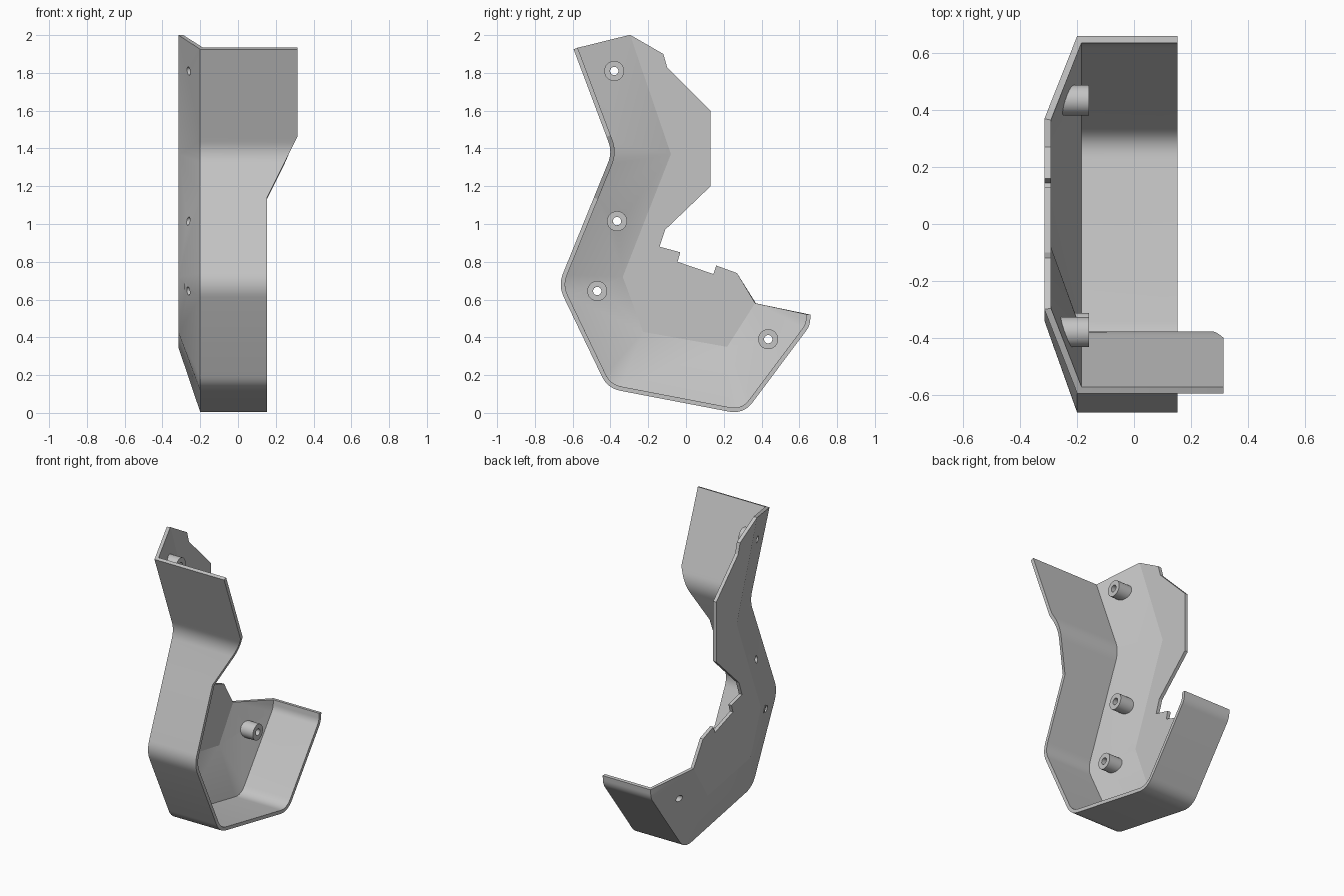
import bpy, bmesh, math
from mathutils import Vector

if "Cube" in bpy.data.objects:
    bpy.data.objects.remove(bpy.data.objects["Cube"])

THICK = 0.023
X_RIM, X_FLAT, X_EDGE, X_WIDE = -0.2, -0.315, 0.153, 0.314

grey = bpy.data.materials.new("plain grey")
grey.diffuse_color = (0.55, 0.55, 0.55, 1)
grey.use_nodes = True
grey.node_tree.nodes["Principled BSDF"].inputs["Base Color"].default_value = grey.diffuse_color

# Side profile (y, z) of the outer rim with corner trims, and the matching crease corners
rim = [(-0.595, 1.925), (-0.39, 1.38), (-0.677, 0.675), (-0.415, 0.13), (0.305, -0.008), (0.655, 0.46), (0.66, 0.52)]
trim = [0, 0.06, 0.07, 0.07, 0.08, 0.03, 0]
crease = [(-0.30, 2.0), (-0.085, 1.37), (-0.34, 0.72), (-0.23, 0.425), (0.22, 0.345), (0.37, 0.58), (0.37, 0.58)]
# Free edge of the flat side, from the lower end back to the top
edge = [(0.27, 0.74), (0.16, 0.78), (0.145, 0.735), (-0.045, 0.80), (-0.03, 0.85), (-0.14, 0.88),
        (-0.11, 0.97), (0.13, 1.2), (0.13, 1.6), (-0.10, 1.83), (-0.12, 1.9)]
bosses = [(-0.38, 1.81), (-0.365, 1.015), (-0.47, 0.645), (0.435, 0.39)]


def rounded(points, trims, steps=8):
    """Round each corner; returns (point, corner index) pairs."""
    out = []
    for i, (p, t) in enumerate(zip(points, trims)):
        p = Vector(p)
        if t == 0:
            out.append((p, i))
            continue
        a = p + (Vector(points[i - 1]) - p).normalized() * t
        b = p + (Vector(points[i + 1]) - p).normalized() * t
        for k in range(steps + 1):
            u = k / steps
            out.append((a * (1 - u) ** 2 + p * 2 * u * (1 - u) + b * u * u, i))
    return out


def slope_x(y, z):
    """Outer x of the side, sloping in from the rim."""
    q, best = Vector((y, z)), 9
    for a, b in zip(rim, rim[1:]):
        a, b = Vector(a), Vector(b)
        u = max(0, min(1, (q - a).dot(b - a) / (b - a).length_squared))
        best = min(best, (q - a - (b - a) * u).length)
    return X_RIM + (X_FLAT - X_RIM) * min(1, best / 0.27)


def wall_x(z):
    """Free edge of the wall, wider on the upper front."""
    return max(X_EDGE, min(X_WIDE, X_EDGE + (z - 1.14) * 0.5))


def finish(bm, name):
    mesh = bpy.data.meshes.new(name)
    bm.to_mesh(mesh)
    bm.free()
    mesh.materials.append(grey)
    obj = bpy.data.objects.new(name, mesh)
    bpy.context.collection.objects.link(obj)
    return obj


def activate(obj):
    bpy.ops.object.select_all(action='DESELECT')
    obj.select_set(True)
    bpy.context.view_layer.objects.active = obj


# Sheet: bent wall, sloped border and flat side
path = rounded(rim, trim)
full = []
for p, i in path:
    # extra stations where the widened wall starts and stops
    if full:
        q = full[-1][0]
        for z in (1.462, 1.14):
            if q.z > z > p.y and q.z > 1.1:
                u = (q.z - z) / (q.z - p.y)
                full.append((Vector((0, q.y + (p.x - q.y) * u, z)), i))
    full.append((Vector((0, p.x, p.y)), i))

# Stations between corners share the sloped border through points along the crease
bm = bmesh.new()
rim_v, wall_v, fold_v, corner = [], [], [], {}
for k, (p, i) in enumerate(full):
    rim_v.append(bm.verts.new((X_RIM, p.y, p.z)))
    wall_v.append(bm.verts.new((wall_x(p.z), p.y, p.z)))
    c = crease[i]
    if c not in corner:
        corner[c] = bm.verts.new((X_FLAT, c[0], c[1]))
    fold_v.append(corner[c])
for k in range(len(full) - 1):
    bm.faces.new((rim_v[k], wall_v[k], wall_v[k + 1], rim_v[k + 1]))
    a, b = fold_v[k], fold_v[k + 1]
    if a is b:
        bm.faces.new((rim_v[k], rim_v[k + 1], a))
    else:
        bm.faces.new((rim_v[k], rim_v[k + 1], b, a))
flat = list(corner.values()) + [bm.verts.new((X_FLAT, y, z)) for y, z in edge]
bm.faces.new(flat)
bmesh.ops.recalc_face_normals(bm, faces=bm.faces)
bm.faces.ensure_lookup_table()
side = max(bm.faces, key=lambda f: len(f.verts))
if side.normal.x > 0:
    bmesh.ops.reverse_faces(bm, faces=bm.faces)
bmesh.ops.triangulate(bm, faces=bm.faces)
shell = finish(bm, "bent_shell")
activate(shell)
solid = shell.modifiers.new("thickness", 'SOLIDIFY')
solid.thickness = THICK
solid.offset = -1
solid.use_even_offset = True
solid.use_quality_normals = True
bpy.ops.object.modifier_apply(modifier=solid.name)

# Screw holes through the side
bm = bmesh.new()
for y, z in bosses:
    rings = [[bm.verts.new((x, y + 0.022 * math.cos(t), z + 0.022 * math.sin(t)))
              for t in (math.tau * k / 24 for k in range(24))] for x in (-0.4, -0.1)]
    for k in range(24):
        n = (k + 1) % 24
        bm.faces.new((rings[0][k], rings[0][n], rings[1][n], rings[1][k]))
    bm.faces.new(rings[0])
    bm.faces.new(rings[1])
bmesh.ops.recalc_face_normals(bm, faces=bm.faces)
cutter = finish(bm, "hole_cutter")
cutter.hide_render = True
activate(shell)
cut = shell.modifiers.new("holes", 'BOOLEAN')
cut.object = cutter
cut.operation = 'DIFFERENCE'
cut.solver = 'EXACT'
bpy.ops.object.modifier_apply(modifier=cut.name)
bpy.data.objects.remove(cutter)
bpy.ops.object.shade_smooth_by_angle(angle=math.radians(18))

# Hollow screw bosses standing on the inside of the sloped border
for j, (y, z) in enumerate(bosses):
    bm = bmesh.new()
    loops = []
    for r, top in ((0.053, False), (0.053, True), (0.022, True), (0.022, False)):
        ring = []
        for k in range(32):
            t = math.tau * k / 32
            py, pz = y + r * math.cos(t), z + r * math.sin(t)
            ring.append(bm.verts.new((-0.158 if top else slope_x(py, pz) + 0.012, py, pz)))
        loops.append(ring)
    for a, b in zip(loops, loops[1:] + loops[:1]):
        for k in range(32):
            n = (k + 1) % 32
            bm.faces.new((a[k], a[n], b[n], b[k]))
    bmesh.ops.recalc_face_normals(bm, faces=bm.faces)
    boss = finish(bm, f"screw_boss_{j + 1}")
    activate(boss)
    bpy.ops.object.shade_smooth_by_angle(angle=math.radians(30))
